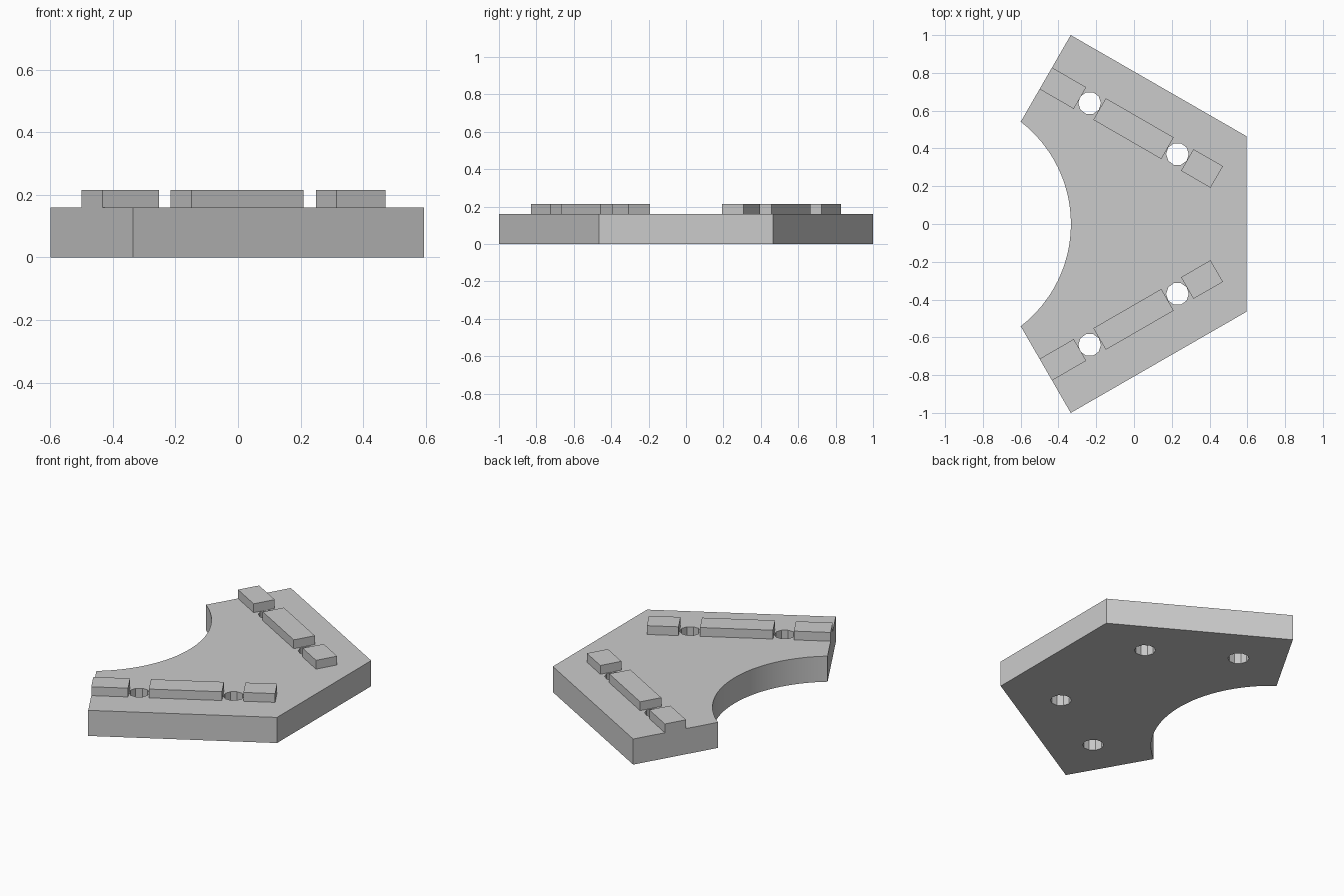
import bpy, bmesh
from math import sin, cos, radians, pi
from mathutils import Matrix, Vector

cube = bpy.data.objects.get("Cube")
if cube:
    bpy.data.objects.remove(cube, do_unlink=True)

PLATE_TOP, BAR_TOP = 0.16, 0.215

grey = bpy.data.materials.new("plain grey")
grey.use_nodes = True
grey.diffuse_color = (0.6, 0.6, 0.6, 1)
grey.node_tree.nodes["Principled BSDF"].inputs["Base Color"].default_value = (0.6, 0.6, 0.6, 1)


def finish(name, bm):
    bmesh.ops.recalc_face_normals(bm, faces=bm.faces)
    mesh = bpy.data.meshes.new(name)
    bm.to_mesh(mesh)
    bm.free()
    mesh.materials.append(grey)
    obj = bpy.data.objects.new(name, mesh)
    bpy.context.collection.objects.link(obj)
    return obj


def add_loop(bm, points):
    verts = [bm.verts.new((x, y, 0)) for x, y in points]
    for a, b in zip(verts, verts[1:] + verts[:1]):
        bm.edges.new((a, b))


# Plate outline: angled outer edges and a round bite out of the left side
bite_x, bite_r, bite_angle, steps = -1.018, 0.684, radians(52.3), 32
outline = [(-0.335, 1), (0.595, 0.465), (0.595, -0.465), (-0.335, -1)]
for i in range(steps + 1):
    a = bite_angle * (2 * i / steps - 1)
    outline.append((bite_x + bite_r * cos(a), bite_r * sin(a)))

# Plate with four ten-sided through holes
bm = bmesh.new()
add_loop(bm, outline)
for side in (1, -1):
    for x, y in ((-0.235, 0.64), (0.23, 0.37)):
        add_loop(bm, [(x + 0.06 * cos(k * pi / 5), side * y + 0.06 * sin(k * pi / 5))
                      for k in range(10)])
bmesh.ops.triangle_fill(bm, edges=bm.edges[:], use_beauty=True, normal=(0, 0, 1))
top = bmesh.ops.extrude_face_region(bm, geom=bm.faces[:])
bmesh.ops.translate(bm, vec=(0, 0, PLATE_TOP),
                    verts=[g for g in top["geom"] if isinstance(g, bmesh.types.BMVert)])
plate = finish("base_plate", bm)
bpy.ops.object.select_all(action="DESELECT")
plate.select_set(True)
bpy.context.view_layer.objects.active = plate
bpy.ops.object.shade_smooth_by_angle(angle=radians(30))

# Raised bars in a row on each arm, mirrored front to back
bars = (("end_bar", -0.3765, 0.719, 0.209),
        ("middle_bar", -0.0025, 0.505, 0.415),
        ("short_bar", 0.36, 0.294, 0.18))
for side, where in ((1, "back"), (-1, "front")):
    for name, x, y, length in bars:
        bm = bmesh.new()
        place = (Matrix.Translation(Vector((x, side * y, (PLATE_TOP + BAR_TOP) / 2)))
                 @ Matrix.Rotation(radians(-30 * side), 4, "Z")
                 @ Matrix.Diagonal((length, 0.132, BAR_TOP - PLATE_TOP, 1)))
        bmesh.ops.create_cube(bm, size=1, matrix=place)
        finish(f"{where}_{name}", bm)
